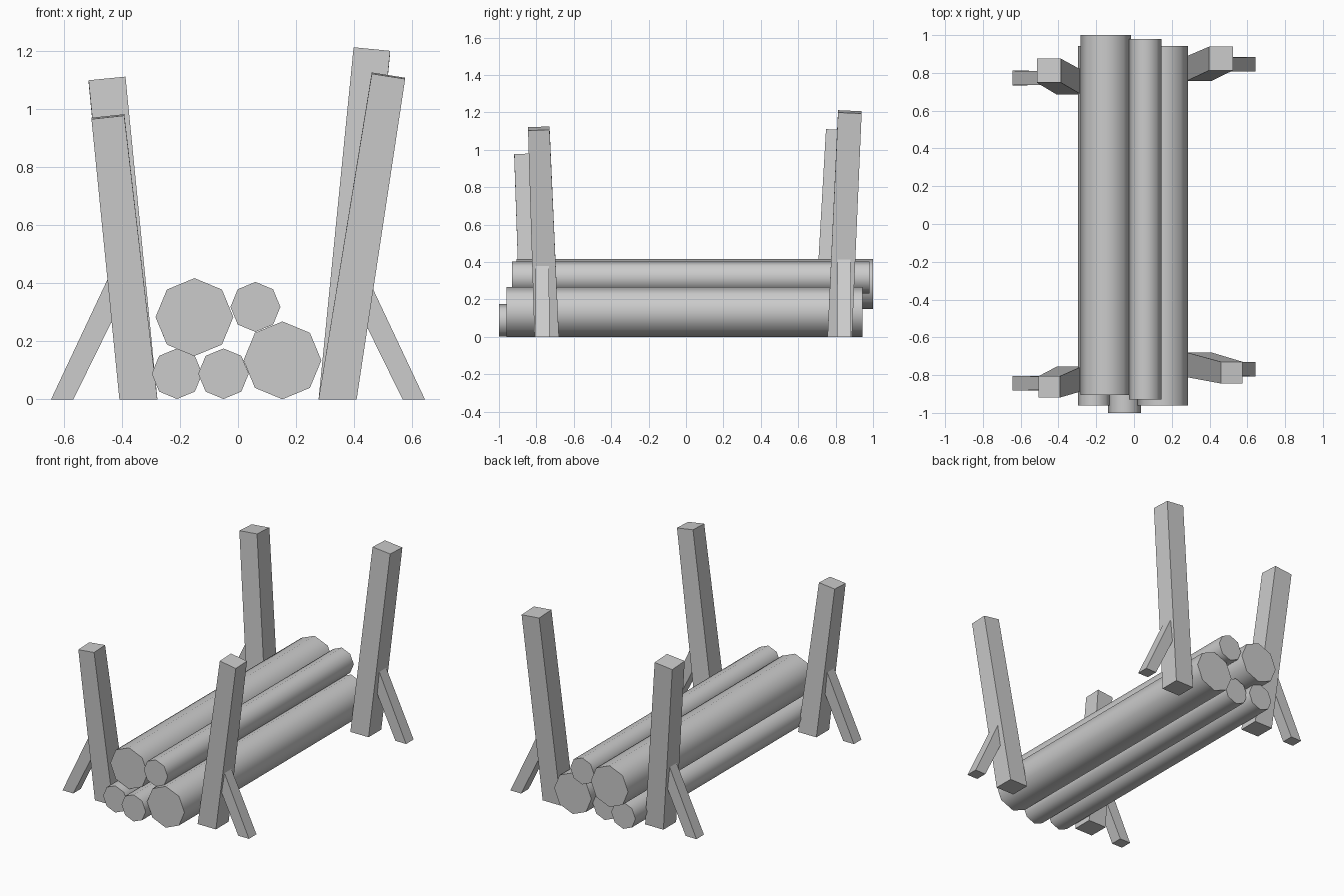
import bpy, bmesh, math
from mathutils import Matrix, Vector

cube = bpy.data.objects.get("Cube")
if cube:
    bpy.data.objects.remove(cube, do_unlink=True)

grey = bpy.data.materials.new("plain grey")
grey.use_nodes = True
colour = (0.6, 0.6, 0.6, 1)
grey.diffuse_color = colour
grey.node_tree.nodes["Principled BSDF"].inputs["Base Color"].default_value = colour


def make_object(name, bm):
    mesh = bpy.data.meshes.new(name)
    bmesh.ops.recalc_face_normals(bm, faces=bm.faces)
    bm.to_mesh(mesh)
    bm.free()
    mesh.materials.append(grey)
    obj = bpy.data.objects.new(name, mesh)
    bpy.context.collection.objects.link(obj)
    return obj


def log(name, x, z, radius, front, back):
    """Eight-sided log lying along y, with rounded shading and flat ends."""
    bm = bmesh.new()
    bmesh.ops.create_cone(bm, cap_ends=True, segments=8, radius1=radius,
                          radius2=radius, depth=back - front)
    bmesh.ops.rotate(bm, verts=bm.verts, matrix=Matrix.Rotation(math.pi / 2, 3, 'X'))
    bmesh.ops.translate(bm, verts=bm.verts, vec=(x, (front + back) / 2, z))
    obj = make_object(name, bm)
    bpy.ops.object.select_all(action='DESELECT')
    obj.select_set(True)
    bpy.context.view_layer.objects.active = obj
    bpy.ops.object.shade_smooth_by_angle(angle=math.radians(50))


def beam(name, foot, head, foot_size, head_size):
    """Leaning square beam: level foot on the ground, head cut square to the lean."""
    foot, head = Vector(foot), Vector(head)
    lean = (head - foot) / (head.z - foot.z)
    bm = bmesh.new()
    bmesh.ops.create_cube(bm, size=1)
    for v in bm.verts:
        if v.co.z < 0:
            v.co = foot + Vector((v.co.x, v.co.y, 0)) * foot_size
        else:
            dx, dy = v.co.x * head_size, v.co.y * head_size
            v.co = head + Vector((dx, dy, -lean.x * dx - lean.y * dy))
    make_object(name, bm)


# Stacked logs
log("large_upper_log", -0.15, 0.283, 0.134, -0.905, 1.0)
log("small_upper_log", 0.06, 0.318, 0.086, -0.93, 0.98)
log("large_lower_log", 0.153, 0.134, 0.134, -0.96, 0.943)
log("small_outer_log", -0.21, 0.088, 0.087, -0.96, 0.943)
log("small_middle_log", -0.05, 0.088, 0.087, -1.0, 0.905)

# Leaning corner posts, each with an outer brace: side, foot y, head position, head size
posts = {
    "front_right": (-1, -0.82, (-0.448, -0.862, 0.973), 0.113),
    "front_left": (1, -0.745, (0.518, -0.787, 1.114), 0.115),
    "back_right": (-1, 0.75, (-0.451, 0.812, 1.101), 0.127),
    "back_left": (1, 0.822, (0.461, 0.876, 1.203), 0.126),
}
for corner, (side, y, head, size) in posts.items():
    beam(corner + "_post", (side * 0.343, y, 0), head, 0.131, size)
    brace_y = y + 0.023 * (-1 if y < 0 else 1)
    beam(corner + "_brace", (side * 0.605, brace_y, 0),
         (side * 0.395, brace_y, 0.437), 0.077, 0.07)
